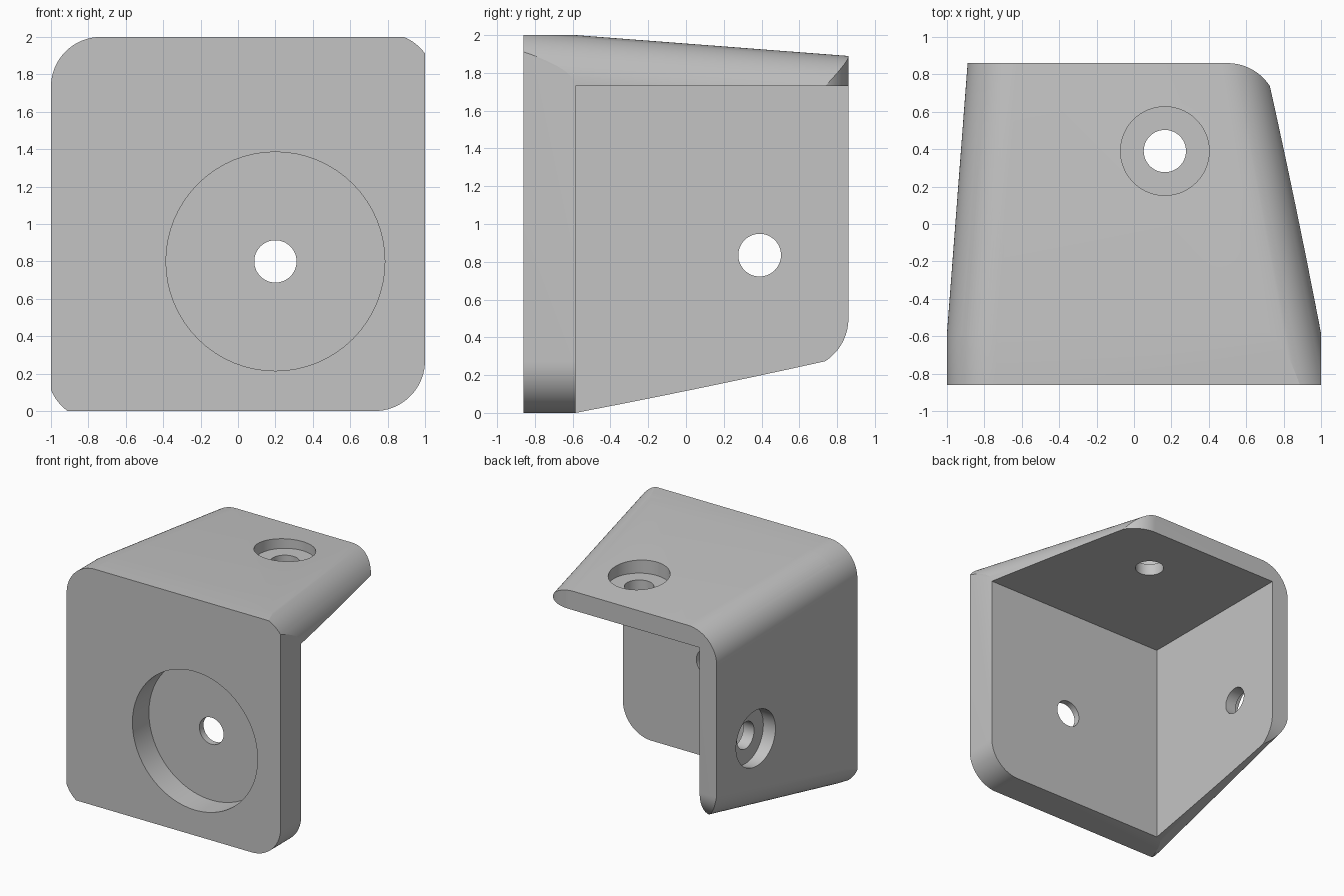
import bpy, bmesh
from math import sin, cos, radians

cube = bpy.data.objects.get("Cube")
if cube:
    bpy.data.objects.remove(cube, do_unlink=True)

BACK, SEAM, R = 0.86, -0.585, 0.27     # half depth, rear of front plate, fillet radius
WALL = 1 - R                           # inner wall distance


def arc(cx, cy, r, start, end, n=24):
    """Points along a circular arc, angles in degrees."""
    steps = [radians(start + (end - start) * i / n) for i in range(n + 1)]
    return [(cx + r * cos(a), cy + r * sin(a)) for a in steps]


def loft(name, ring_a, ring_b):
    """Closed solid between two matching rings."""
    bm = bmesh.new()
    a = [bm.verts.new(p) for p in ring_a]
    b = [bm.verts.new(p) for p in ring_b]
    bm.faces.new(a)
    bm.faces.new(b)
    for i in range(len(a)):
        j = (i + 1) % len(a)
        bm.faces.new((a[i], a[j], b[j], b[i]))
    bmesh.ops.recalc_face_normals(bm, faces=bm.faces)
    mesh = bpy.data.meshes.new(name)
    bm.to_mesh(mesh)
    bm.free()
    obj = bpy.data.objects.new(name, mesh)
    bpy.context.collection.objects.link(obj)
    return obj


def along_y(points, y):
    return [(x, y, z) for x, z in points]


def along_z(points, z):
    return [(x, y, z) for x, y in points]


def swap(ring):
    """Mirror a ring from the top plate onto the side plate."""
    return [(1 - z, y, 1 - x) for x, y, z in ring]


def boolean(target, tool, operation):
    mod = target.modifiers.new(tool.name, "BOOLEAN")
    mod.operation = operation
    mod.solver = "EXACT"
    mod.object = tool
    bpy.context.view_layer.objects.active = target
    bpy.ops.object.modifier_apply(modifier=mod.name)
    bpy.data.objects.remove(tool, do_unlink=True)


def circle(cx, cy, r):
    return arc(cx, cy, r, 0, 354.375, 63)


def tapered_section(y):
    """Rounded outer section that shrinks towards the back."""
    t = y - SEAM
    left, top = -1 + 0.0764 * t, 2 - 0.0764 * t
    right, bottom = 1 - 0.192 * t, 0.192 * t
    pts = arc(right - R, top - R, R, 0, 90)
    pts += arc(left + R, top - R, R, 90, 180)
    pts += arc(left + R, bottom + R, R, 180, 270)
    return along_y(pts + [(right, bottom)], y)


# Outer block with two rounded corners, trimmed by the tapered envelope
r = R - 0.004
outline = [(1, 2)] + arc(r - 1, 2 - r, r, 90, 180) + [(-1, 0)] + arc(WALL, R, R, 270, 360)
bracket = loft("corner_bracket", along_y(outline, -BACK), along_y(outline, BACK))
boolean(bracket, loft("taper", tapered_section(-1), tapered_section(1)), "INTERSECT")

# Hollow inside, leaving front, top and side plates
room = [(-WALL, SEAM), (1.5, SEAM), (1.5, 1.5), (-WALL, 1.5)]
boolean(bracket, loft("hollow", along_z(room, -0.5), along_z(room, 1 + WALL)), "DIFFERENCE")

# Rounded rear corners and countersunk screw holes of the top and side plates
corner = arc(0.5, BACK - R, R, 90, 0) + [(1.2, BACK - R), (1.2, 1.2), (0.5, 1.2)]
cuts = [("corner", corner, 1.6, 2.2),
        ("recess", circle(0.165, 0.39, 0.237), 1.83, 2.2),
        ("screw_hole", circle(0.165, 0.39, 0.113), 1.6, 2.1)]
for name, points, low, high in cuts:
    a, b = along_z(points, low), along_z(points, high)
    boolean(bracket, loft("top_" + name, a, b), "DIFFERENCE")
    boolean(bracket, loft("side_" + name, swap(a), swap(b)), "DIFFERENCE")

# Wide front recess and its screw hole
for name, radius, depth in (("front_recess", 0.585, 0.22), ("front_hole", 0.113, 0.5)):
    ring = circle(0.2, 0.8, radius)
    boolean(bracket, loft(name, along_y(ring, -1), along_y(ring, depth - BACK)), "DIFFERENCE")

# Plain grey material
grey = bpy.data.materials.new("plain_grey")
grey.use_nodes = True
colour = (0.55, 0.55, 0.55, 1)
grey.diffuse_color = colour
grey.node_tree.nodes["Principled BSDF"].inputs["Base Color"].default_value = colour
bracket.data.materials.clear()
bracket.data.materials.append(grey)
for face in bracket.data.polygons:
    face.material_index = 0

bpy.ops.object.select_all(action="DESELECT")
bracket.select_set(True)
bpy.context.view_layer.objects.active = bracket
bpy.ops.object.shade_smooth_by_angle(angle=radians(15))
